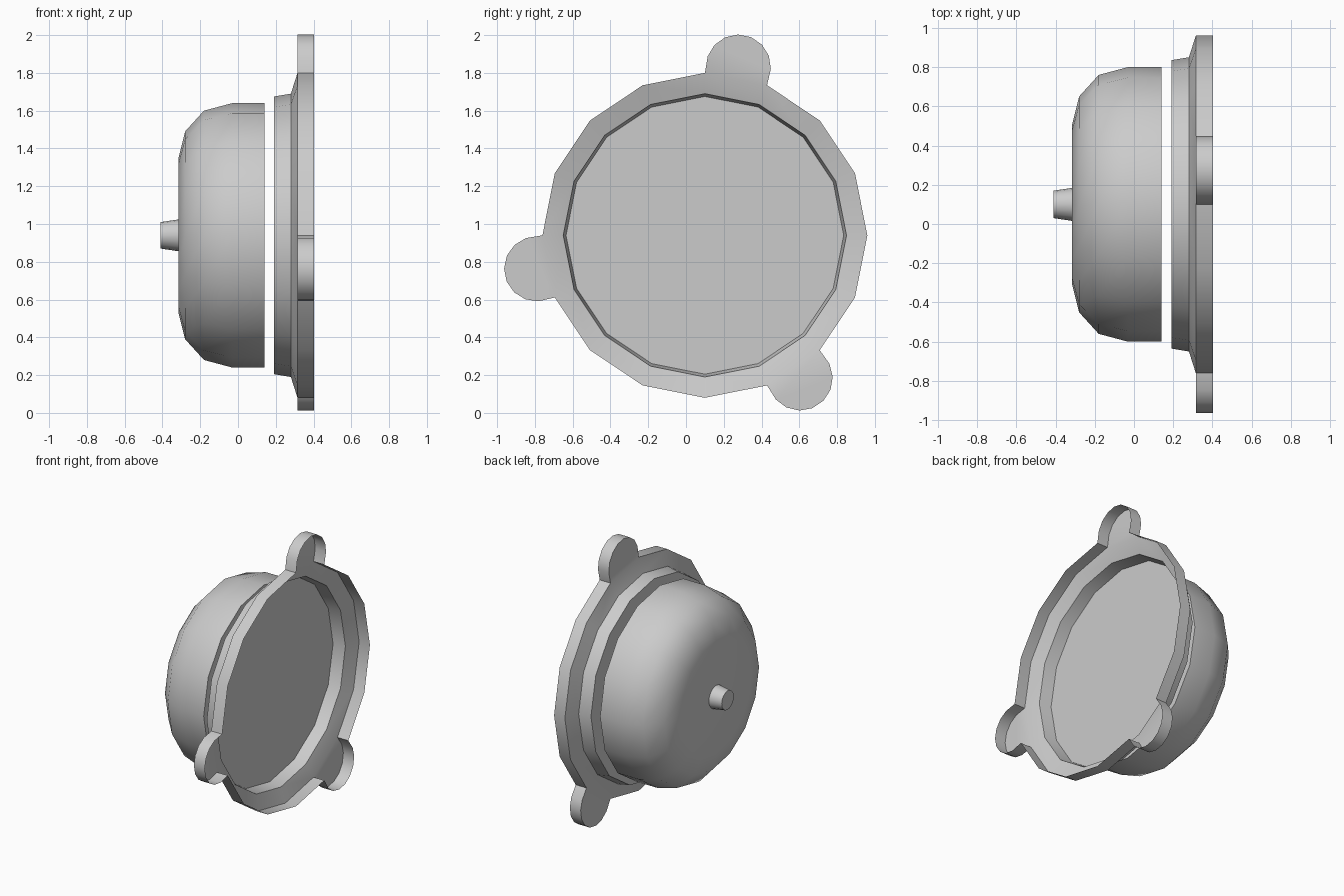
import bpy
import bmesh
from math import sin, cos, radians, pi
from mathutils import Vector

if "Cube" in bpy.data.objects:
    bpy.data.objects.remove(bpy.data.objects["Cube"])

SIDES = 16
CY, CZ = 0.1, 0.94          # shared axis, running along x

metal = bpy.data.materials.new("plain grey")
metal.use_nodes = True
GREY = (0.6, 0.6, 0.6, 1)
metal.diffuse_color = GREY
metal.node_tree.nodes["Principled BSDF"].inputs["Base Color"].default_value = GREY


def point(x, r, angle):
    return Vector((x, CY + r * cos(angle), CZ + r * sin(angle)))


def add_rings(bm, profile):
    """Revolve (x, radius) pairs around the axis and return the vertex rings."""
    rings = [[bm.verts.new(point(x, r, 2 * pi * i / SIDES)) for i in range(SIDES)]
             for x, r in profile]
    for a, b in zip(rings, rings[1:]):
        for i in range(SIDES):
            j = (i + 1) % SIDES
            bm.faces.new((a[i], a[j], b[j], b[i]))
    return rings


def finish(bm, name, angle=40):
    bmesh.ops.recalc_face_normals(bm, faces=bm.faces)
    mesh = bpy.data.meshes.new(name)
    bm.to_mesh(mesh)
    bm.free()
    obj = bpy.data.objects.new(name, mesh)
    bpy.context.collection.objects.link(obj)
    mesh.materials.append(metal)
    bpy.ops.object.select_all(action="DESELECT")
    obj.select_set(True)
    bpy.context.view_layer.objects.active = obj
    bpy.ops.object.shade_smooth_by_angle(angle=radians(angle))


def capped_turning(name, profile):
    bm = bmesh.new()
    rings = add_rings(bm, profile)
    bm.faces.new(rings[0])
    bm.faces.new(rings[-1])
    finish(bm, name)


# Rounded cup and its centre knob
capped_turning("dome", [(0.14, 0.70), (-0.03, 0.70), (-0.18, 0.66),
                        (-0.28, 0.55), (-0.315, 0.41)])
capped_turning("knob", [(-0.31, 0.085), (-0.41, 0.07)])

# Thin pressed flange: recessed disc, collar, sloping ring, rim wall and lugs
bm = bmesh.new()
floor_x, rim_x, rim_r = 0.315, 0.403, 0.86
rings = add_rings(bm, [(0.19, 0.735), (0.28, 0.75), (floor_x, rim_r)])
bm.faces.new(rings[0])
outer = rings[-1]

lug_edges = (3, 8, 13)
lug_r, lug_shift, lug_points = 0.172, 0.065, 8
outline = []
for i in range(SIDES):
    outline.append(outer[i])
    if i in lug_edges:
        mid_angle = 2 * pi * (i + 0.5) / SIDES
        centre = point(floor_x, rim_r * cos(pi / SIDES) + lug_shift, mid_angle)
        out = Vector((0, cos(mid_angle), sin(mid_angle)))
        side = Vector((0, -out.z, out.y))
        lug = []
        for k in range(lug_points):
            a = radians(8 + 164 * k / (lug_points - 1))
            lug.append(bm.verts.new(centre + lug_r * (out * sin(a) - side * cos(a))))
        bm.faces.new([outer[i]] + lug + [outer[(i + 1) % SIDES]])
        outline += lug

# Rim wall follows the whole outline, lugs included
rim = [bm.verts.new((rim_x, v.co.y, v.co.z)) for v in outline]
for i in range(len(outline)):
    j = (i + 1) % len(outline)
    bm.faces.new((outline[i], outline[j], rim[j], rim[i]))
finish(bm, "flange")
